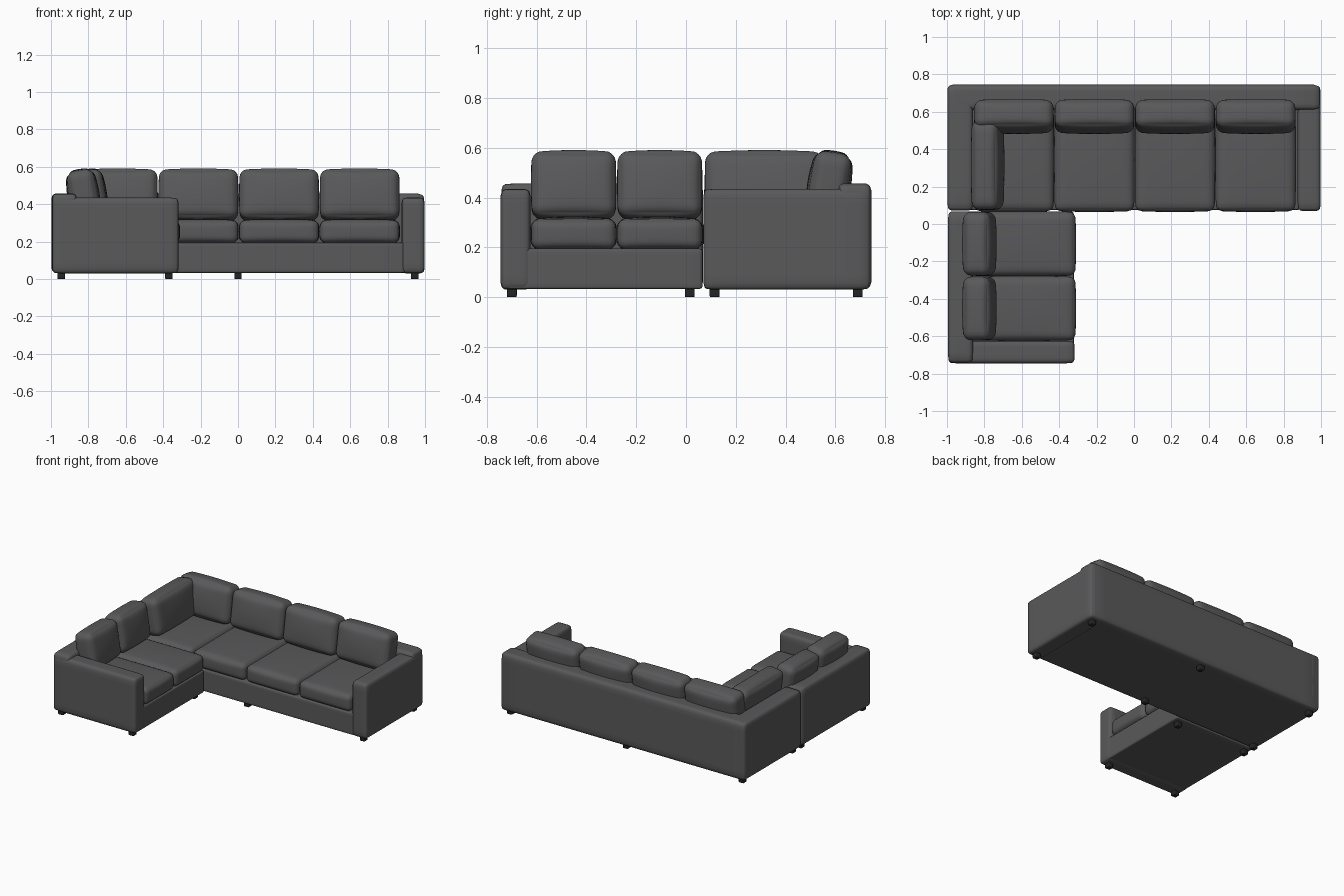
import bpy, bmesh, math
from mathutils import Matrix, Vector

if "Cube" in bpy.data.objects:
    bpy.data.objects.remove(bpy.data.objects["Cube"])


def material(name, c):
    m = bpy.data.materials.new(name)
    m.diffuse_color = (*c, 1)
    m.use_nodes = True
    m.node_tree.nodes["Principled BSDF"].inputs["Base Color"].default_value = m.diffuse_color
    return m


FABRIC = material("charcoal fabric", (0.100, 0.100, 0.104))
BLACK = material("black plastic", (0.018, 0.018, 0.019))


def soft_box(name, x, y, z, r, bulge=(0, 0, 0), tilt=None, n=12, mat=FABRIC):
    """Rounded box between ranges; bulge puffs faces along each axis."""
    lo, hi = Vector((x[0], y[0], z[0])), Vector((x[1], y[1], z[1]))
    mid, half = (lo + hi) / 2, (hi - lo) / 2
    bm = bmesh.new()
    bmesh.ops.create_cube(bm, size=2)
    bmesh.ops.subdivide_edges(bm, edges=bm.edges[:], cuts=n - 1, use_grid_fill=True)
    for v in bm.verts:
        u = [math.sin(max(-1, min(1, c)) * math.pi / 2) for c in v.co]
        p = Vector([u[i] * half[i] for i in range(3)])
        core = Vector([max(-(half[i] - r), min(half[i] - r, p[i])) for i in range(3)])
        p = core + (p - core).normalized() * r
        for i in range(3):
            a, b = (i + 1) % 3, (i + 2) % 3
            p[i] += bulge[i] * u[i] * (1 - u[a] ** 2) * (1 - u[b] ** 2)
        v.co = p
    if tilt:
        bmesh.ops.rotate(bm, verts=bm.verts, matrix=Matrix.Rotation(math.radians(tilt[1]), 3, tilt[0]))
    bmesh.ops.translate(bm, verts=bm.verts, vec=mid)
    for f in bm.faces:
        f.smooth = True
    me = bpy.data.meshes.new(name)
    bm.to_mesh(me)
    bm.free()
    me.materials.append(mat)
    ob = bpy.data.objects.new(name, me)
    bpy.context.collection.objects.link(ob)
    return ob


# Long section frame
soft_box("long_base", (-0.98, 0.90), (0.075, 0.73), (0.033, 0.195), 0.01)
soft_box("long_back", (-0.998, 0.995), (0.61, 0.745), (0.033, 0.457), 0.028)
soft_box("corner_side_back", (-0.998, -0.86), (0.072, 0.745), (0.033, 0.457), 0.028)
soft_box("right_arm", (0.875, 0.998), (0.07, 0.74), (0.03, 0.435), 0.025)

# Short section frame
soft_box("short_base", (-0.98, -0.322), (-0.72, 0.066), (0.033, 0.195), 0.01)
soft_box("short_back", (-0.995, -0.86), (-0.742, 0.068), (0.033, 0.457), 0.028)
soft_box("front_arm", (-0.993, -0.318), (-0.745, -0.625), (0.03, 0.435), 0.025)

# Long section cushions
for i in range(4):
    x0 = -0.855 + 0.431 * i
    soft_box("long_seat_cushion", (x0, x0 + 0.425), (0.07, 0.62), (0.192, 0.315), 0.035,
             (0.003, 0.006, 0.010), n=16)
    soft_box("long_back_cushion", (x0 + 0.002, x0 + 0.423), (0.502, 0.648), (0.318, 0.58), 0.04,
             (0.003, 0.015, 0.010), ('X', -9), n=16)

# Corner side cushion
soft_box("corner_side_cushion", (-0.853, -0.712), (0.078, 0.55), (0.318, 0.58), 0.04,
         (0.012, 0.003, 0.010), ('Y', -9), n=16)

# Short section cushions
for y0 in (-0.622, -0.276):
    soft_box("short_seat_cushion", (-0.86, -0.315), (y0, y0 + 0.341), (0.192, 0.315), 0.035,
             (0.006, 0.003, 0.010), n=16)
    soft_box("short_back_cushion", (-0.898, -0.755), (y0 + 0.002, y0 + 0.339), (0.318, 0.58), 0.04,
             (0.015, 0.003, 0.010), ('Y', -9), n=16)

# Feet: six under the long section, four under the short one
feet = [(x, y) for x in (-0.945, 0, 0.945) for y in (0.115, 0.69)]
feet += [(x, y) for x in (-0.945, -0.37) for y in (-0.70, 0.015)]
for x, y in feet:
    soft_box("foot", (x - 0.02, x + 0.02), (y - 0.02, y + 0.02), (0, 0.04), 0.004, n=4, mat=BLACK)
